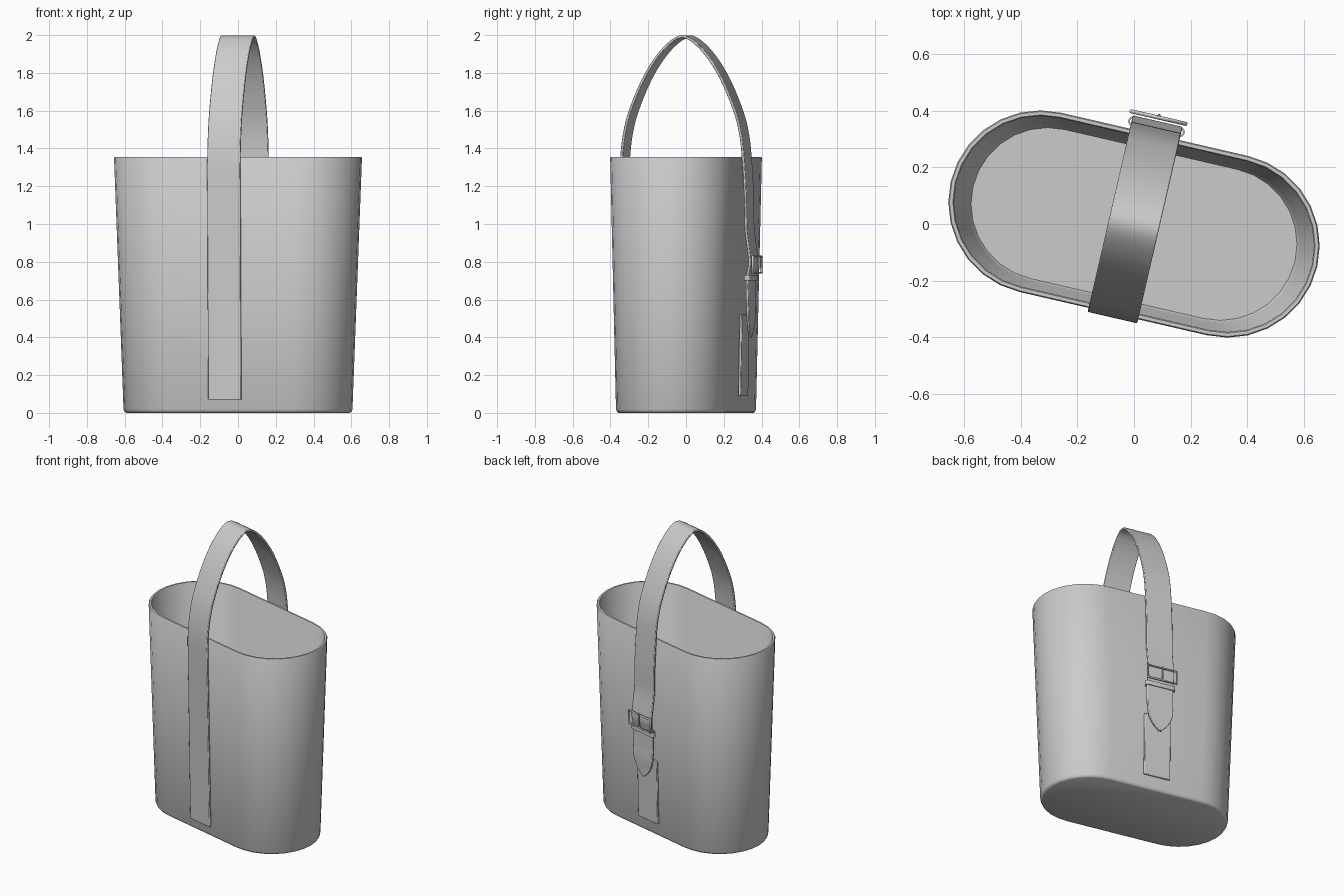
import bpy
import bmesh
import math
from mathutils import Vector

cube = bpy.data.objects.get("Cube")
if cube:
    bpy.data.objects.remove(cube)

TURN = math.radians(-13)   # the whole bag stands turned on its base
HEIGHT = 1.355
STRAP = 0.09               # half width of the strap
THICK = 0.014

grey = bpy.data.materials.new("plain grey")
grey.use_nodes = True
grey.diffuse_color = (0.6, 0.6, 0.6, 1)
grey.node_tree.nodes["Principled BSDF"].inputs["Base Color"].default_value = (0.6, 0.6, 0.6, 1)


def finish(name, bm, bevel=0):
    bmesh.ops.recalc_face_normals(bm, faces=bm.faces)
    mesh = bpy.data.meshes.new(name)
    bm.to_mesh(mesh)
    bm.free()
    mesh.materials.append(grey)
    mesh.shade_smooth()
    mesh.set_sharp_from_angle(angle=math.radians(40))
    obj = bpy.data.objects.new(name, mesh)
    bpy.context.collection.objects.link(obj)
    obj.rotation_euler.z = TURN
    if bevel:
        mod = obj.modifiers.new("soft edges", 'BEVEL')
        mod.width = bevel
        mod.segments = 2
        mod.limit_method = 'ANGLE'
        mod.angle_limit = math.radians(50)
    return obj


def bridge(bm, a, b):
    for i in range(len(a)):
        j = (i + 1) % len(a)
        bm.faces.new((a[i], a[j], b[j], b[i]))


def stadium_loft(name, rings, y=0, loop=False, steps=14):
    """Skin stadium rings given as (height, half straight length, end radius)."""
    bm = bmesh.new()
    loops = []
    for z, c, r in rings:
        ring = []
        for side in (0, 1):
            for i in range(steps + 1):
                a = -math.pi / 2 + math.pi * (side + i / steps)
                x = (c if side == 0 else -c) + r * math.cos(a)
                ring.append(bm.verts.new((x, y + r * math.sin(a), z)))
        loops.append(ring)
    for a, b in zip(loops, loops[1:]):
        bridge(bm, a, b)
    if loop:
        bridge(bm, loops[-1], loops[0])
    else:
        bm.faces.new(loops[0])
        bm.faces.new(loops[-1])
    return finish(name, bm)


def smooth_path(points, steps=6):
    pts = [Vector(p) for p in points]
    pts = [2 * pts[0] - pts[1]] + pts + [2 * pts[-1] - pts[-2]]
    out = []
    for a, b, c, d in zip(pts, pts[1:], pts[2:], pts[3:]):
        for i in range(steps):
            t = i / steps
            out.append(0.5 * (2 * b + (c - a) * t + (2 * a - 5 * b + 4 * c - d) * t * t
                              + (3 * b - a - 3 * c + d) * t ** 3))
    return out + [pts[-2]]


def ribbon(name, path, half_width):
    """Flat band following a (y, z) path."""
    bm = bmesh.new()
    sections = []
    for i, p in enumerate(path):
        tan = (path[min(i + 1, len(path) - 1)] - path[max(i - 1, 0)]).normalized()
        off = Vector((-tan.y, tan.x)) * THICK / 2
        w = half_width(p)
        q, s = p + off, p - off
        sections.append([bm.verts.new(v) for v in (
            (-w, q.x, q.y), (w, q.x, q.y), (w, s.x, s.y), (-w, s.x, s.y))])
    for a, b in zip(sections, sections[1:]):
        bridge(bm, a, b)
    bm.faces.new(sections[0])
    bm.faces.new(sections[-1])
    return finish(name, bm, 0.004)


def rod(name, points, radius, cyclic=False):
    curve = bpy.data.curves.new(name, 'CURVE')
    curve.dimensions = '3D'
    curve.bevel_depth = radius
    curve.bevel_resolution = 2
    curve.use_fill_caps = True
    spline = curve.splines.new('POLY')
    spline.points.add(len(points) - 1)
    for sp, p in zip(spline.points, points):
        sp.co = (*p, 1)
    spline.use_cyclic_u = cyclic
    curve.materials.append(grey)
    obj = bpy.data.objects.new(name, curve)
    bpy.context.collection.objects.link(obj)
    obj.rotation_euler.z = TURN


def on_wall(z):
    return 0.30 + 0.025 * z / HEIGHT + 0.009


# Open bag body with tapered walls, rounded foot and inner floor
stadium_loft("bag_body", [
    (0, 0.314, 0.284), (0.005, 0.314, 0.294), (0.018, 0.314, 0.30),
    (1.349, 0.34, 0.325), (HEIGHT, 0.34, 0.321),
    (HEIGHT, 0.34, 0.309), (1.349, 0.34, 0.305),
    (0.035, 0.314, 0.28), (0.02, 0.314, 0.27)])

# Long strap: up the front, over as the handle, down the back to a pointed tongue
front = [(-on_wall(z), z) for z in (0.07, 0.3, 0.55, 0.8, 1.0, 1.2)]
arch = [(0.331, 1.34), (0.315, 1.48), (0.28, 1.61), (0.2, 1.79), (0.1, 1.93)]
back = [(0.342, 1.15), (0.345, 0.98), (0.36, 0.86), (0.366, 0.79), (0.353, 0.72),
        (0.352, 0.62), (0.355, 0.53), (0.352, 0.46), (0.35, 0.4)]
path = smooth_path(front + [(-y, z) for y, z in arch] + [(0, 1.992)] + arch[::-1] + back)


def tongue_width(p):
    if p.x < 0 or p.y > 0.56:
        return STRAP
    t = min((0.56 - p.y) / 0.16, 1)
    return max(STRAP * (1 - t * t) ** 0.75, 0.012)


ribbon("handle_strap", path, tongue_width)

# Short strap sewn on the lower back
ribbon("back_patch", [Vector((on_wall(z), z)) for z in (0.09, 0.3, 0.52)], lambda p: STRAP)

# Buckle frame, its prong and the keeper loop
rod("buckle_frame", [(x, 0.386, z) for x, z in
                     ((-0.1, 0.742), (0.1, 0.742), (0.1, 0.828), (-0.1, 0.828))], 0.007, True)
rod("buckle_prong", [(0, 0.384, 0.742), (0, 0.394, 0.79), (0, 0.391, 0.835)], 0.005)
stadium_loft("keeper_loop", [(0.7, 0.084, 0.018), (0.73, 0.084, 0.018),
                             (0.73, 0.084, 0.012), (0.7, 0.084, 0.012)],
             y=0.353, loop=True, steps=8)
